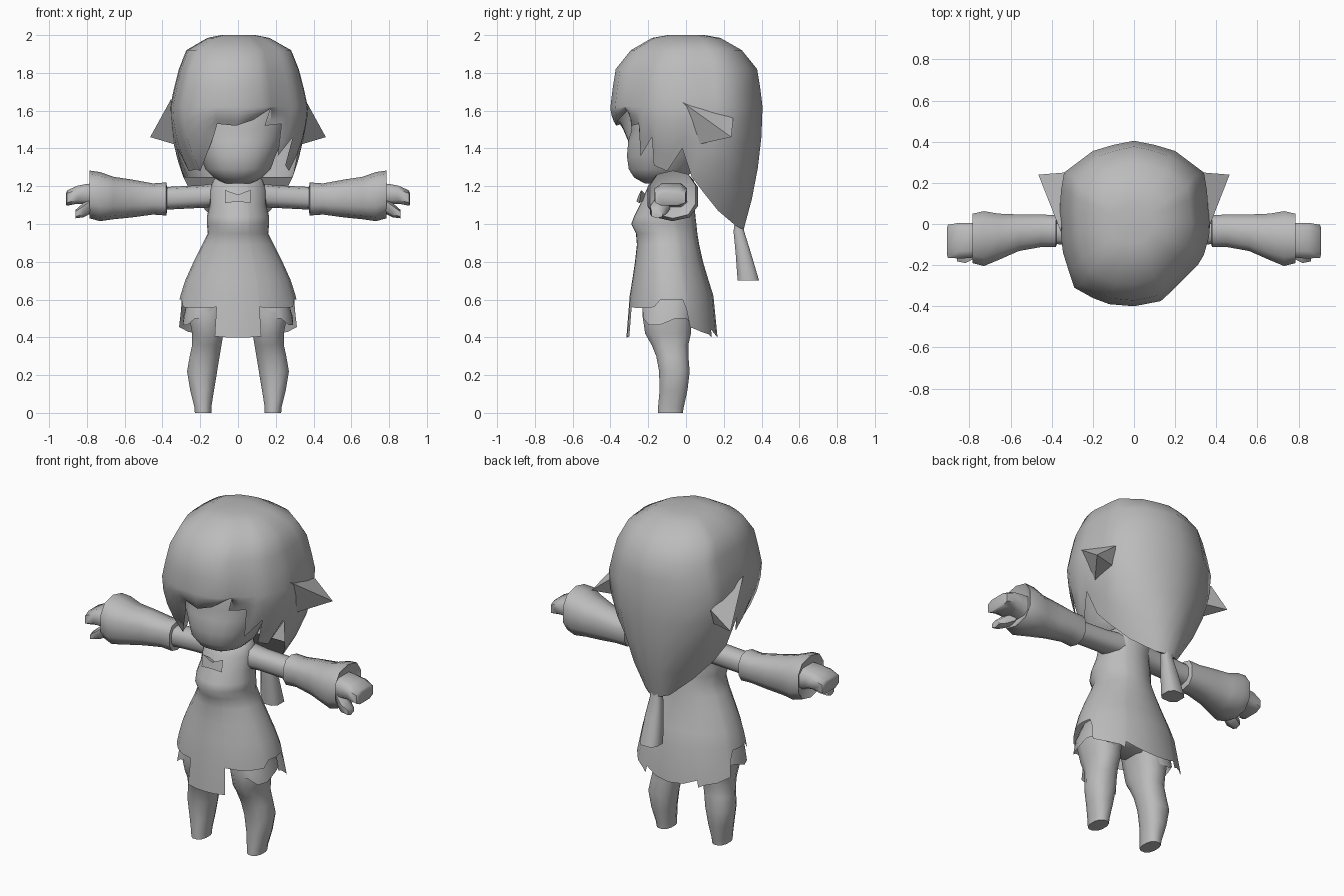
import bpy, math
from mathutils import Vector

grey = bpy.data.materials.new("plain grey")
grey.diffuse_color = (0.5, 0.5, 0.5, 1)


def make(name, verts, faces, angle=60):
    me = bpy.data.meshes.new(name)
    me.from_pydata(verts, [], faces)
    me.materials.append(grey)
    ob = bpy.data.objects.new(name, me)
    bpy.context.collection.objects.link(ob)
    bpy.ops.object.select_all(action='DESELECT')
    ob.select_set(True)
    bpy.context.view_layer.objects.active = ob
    bpy.ops.object.mode_set(mode='EDIT')
    bpy.ops.mesh.select_all(action='SELECT')
    bpy.ops.mesh.normals_make_consistent(inside=False)
    bpy.ops.object.mode_set(mode='OBJECT')
    bpy.ops.object.shade_smooth_by_angle(angle=math.radians(angle))
    return ob


def loft(name, rings, start=True, end=True, angle=60):
    """Skin a list of closed rings, with optional end caps."""
    n = len(rings[0])
    verts = [p for r in rings for p in r]
    faces = [(k*n + i, k*n + (i+1) % n, (k+1)*n + (i+1) % n, (k+1)*n + i)
             for k in range(len(rings)-1) for i in range(n)]
    if start:
        faces.append(tuple(range(n)))
    if end:
        faces.append(tuple(range((len(rings)-1)*n, len(rings)*n)))
    return make(name, verts, faces, angle)


def oval(a0, a1, b0, b1, n, power=1.0):
    """Points of a rounded rectangle between two ranges."""
    pts = []
    for i in range(n):
        t = 2*math.pi*(i+0.5)/n
        c, s = math.cos(t), math.sin(t)
        c = math.copysign(abs(c)**power, c)
        s = math.copysign(abs(s)**power, s)
        pts.append(((a0+a1)/2 + (a1-a0)/2*c, (b0+b1)/2 + (b1-b0)/2*s))
    return pts


def upright(rows, n=12, power=1.0, side=1):
    """Rings from rows of z, x0, x1, y0, y1."""
    return [[(side*a, b, z) for a, b in oval(x0, x1, y0, y1, n, power)]
            for z, x0, x1, y0, y1 in rows]


def sideways(rows, side, n=10, power=0.8):
    """Rings from rows of x, y0, y1, z0, z1."""
    return [[(side*x, a, b) for a, b in oval(y0, y1, z0, z1, n, power)]
            for x, y0, y1, z0, z1 in rows]


# Hair: each column is an outline point and the hem point it falls to
fringe = [(0.37, 0.0, 0.32, -0.02, 1.40), (0.365, -0.06, 0.27, -0.10, 1.28),
          (0.34, -0.15, 0.25, -0.17, 1.31), (0.31, -0.20, 0.29, -0.18, 1.46),
          (0.28, -0.23, 0.21, -0.24, 1.36), (0.25, -0.26, 0.23, -0.25, 1.53),
          (0.22, -0.29, 0.14, -0.29, 1.52), (0.18, -0.33, 0.17, -0.30, 1.61),
          (0.13, -0.375, 0.08, -0.36, 1.55), (0.0, -0.40, -0.01, -0.37, 1.52),
          (-0.12, -0.39, -0.11, -0.34, 1.53), (-0.20, -0.36, -0.13, -0.31, 1.46),
          (-0.29, -0.31, -0.20, -0.24, 1.28), (-0.32, -0.22, -0.22, -0.17, 1.29),
          (-0.345, -0.14, -0.26, -0.10, 1.28), (-0.355, -0.06, -0.32, -0.02, 1.40)]
back = [(0.36, 0.08, 0.29, 0.03, 1.25), (0.355, 0.16, 0.25, 0.09, 1.17),
        (0.34, 0.25, 0.17, 0.17, 1.07), (0.20, 0.355, 0.08, 0.27, 0.985),
        (0.10, 0.385, 0.04, 0.295, 0.975)]
mirror_back = [(-a, b, -c, d, e) for a, b, c, d, e in back]
columns = fringe + mirror_back + [(0, 0.405, 0, 0.305, 0.97)] + back[::-1]
rings = []
for z, sx, sy in ((2.0, .25, .24), (1.985, .45, .45), (1.92, .76, .73),
                  (1.82, .87, .93), (1.72, .94, .97), (1.62, 1, 1)):
    rings.append([(c[0]*sx, c[1]*sy, z) for c in columns])
for t in (0.25, 0.5, 0.75, 1.0):
    rings.append([(c[0]+(c[2]-c[0])*t*t, c[1]+(c[3]-c[1])*t*t, 1.62+(c[4]-1.62)*t)
                  for c in columns])
n = len(columns)
verts = [p for r in rings for p in r]
faces = [(k*n+i, k*n+(i+1) % n, (k+1)*n+(i+1) % n, (k+1)*n+i)
         for k in range(len(rings)-1) for i in range(n)]
faces.append(tuple(range(n)))
# Underside of the long back hair bridges left and right hem points
hem, m = (len(rings)-1)*n, len(fringe)
for k in range(4):
    l, r = hem+m+k, hem+n-1-k
    faces.append((l, l+1, r-1, r))
faces.append((hem+m+4, hem+m+5, hem+m+6))
make("hair", verts, faces, 75)

# Pointed flicks at the sides of the hair
for s, tag in ((1, "left"), (-1, "right")):
    p = [(.355, -.04, 1.66), (.465, .24, 1.46), (.34, .25, 1.56),
         (.33, .06, 1.42), (.30, .2, 1.46)]
    make(tag+"_hair_flick", [(s*x, y, z) for x, y, z in p],
         [(0, 1, 2), (0, 3, 1), (1, 3, 4), (1, 4, 2), (0, 2, 4, 3)], 30)

# Short tied tail below the hair
loft("hair_tail", upright([(1.0, -.035, .035, .255, .305), (.96, -.035, .035, .25, .31),
                           (.85, -.05, .05, .26, .345), (.70, -.06, .06, .27, .39)],
                          8, .7))

# Head
loft("head", upright([(1.215, -.07, .07, -.22, -.05), (1.245, -.13, .13, -.275, 0),
                      (1.29, -.175, .175, -.305, .05), (1.36, -.20, .20, -.315, .1),
                      (1.44, -.24, .24, -.308, .15), (1.50, -.26, .26, -.29, .18),
                      (1.62, -.28, .28, -.30, .2), (1.75, -.22, .22, -.25, .2)], 20, .9))
loft("neck", upright([(1.15, -.08, .08, -.14, 0), (1.26, -.08, .08, -.14, 0)], 10))

# Dress with a long front panel, a long back panel and short sides
rows = [(1.265, -.09, .09, -.10, .01), (1.235, -.13, .13, -.17, .04),
        (1.18, -.15, .15, -.21, .055), (1.10, -.15, .15, -.245, .045),
        (1.04, -.165, .165, -.275, .05), (1.0, -.165, .165, -.29, .055),
        (.95, -.16, .16, -.265, .06), (.89, -.19, .19, -.26, .07),
        (.80, -.235, .235, -.27, .09), (.70, -.28, .28, -.285, .12),
        (.62, -.305, .305, -.298, .145)]
half = [(0, .40), (10, .40), (20.5, .405), (21, .56), (35, .555), (50, .555),
        (66, .56), (75, .60), (90, .60), (105, .60), (110, .55), (114, .455),
        (130, .43), (145, .415), (150, .40), (151, .44), (165, .41), (180, .40)]
hemline = half + [(360-a, z) for a, z in half[-2:0:-1]]


def skirt_point(a, z, w, y0, y1):
    t = math.radians(a)
    return (w*math.sin(t), (y0+y1)/2 - (y1-y0)/2*math.cos(t), z)


rings = [[skirt_point(a, z, w, y0, y1) for a, _ in hemline]
         for z, _, w, y0, y1 in rows]
rings.append([skirt_point(a, z, .305+(.62-z)*.22, -.298-(.62-z)*.08,
                          .145+(.62-z)*.1) for a, z in hemline])
loft("dress", rings, True, False, 80)

# Bow on the chest
make("chest_bow", [(-.07, -.236, 1.18), (0, -.25, 1.155), (.065, -.236, 1.18),
                   (.065, -.247, 1.11), (0, -.262, 1.12), (-.07, -.247, 1.11),
                   (0, -.20, 1.14)],
     [(0, 1, 4, 5), (1, 2, 3, 4), (0, 6, 1), (1, 6, 2), (2, 6, 3), (3, 6, 4),
      (4, 6, 5), (5, 6, 0)], 30)

for s, tag in ((1, "left"), (-1, "right")):
    # Arm, wide sleeve and hand
    loft(tag+"_arm", sideways([(.08, -.13, .03, 1.09, 1.22), (.2, -.105, .02, 1.085, 1.205),
                               (.40, -.10, .02, 1.075, 1.195)], s))
    loft(tag+"_sleeve", sideways([(.375, -.10, .03, 1.07, 1.19), (.38, -.115, .045, 1.045, 1.22),
                                  (.45, -.115, .05, 1.05, 1.215), (.56, -.135, .05, 1.035, 1.235),
                                  (.66, -.18, .055, 1.025, 1.25), (.73, -.21, .068, 1.015, 1.275),
                                  (.785, -.195, .055, 1.03, 1.283), (.76, -.16, .02, 1.08, 1.23)], s))
    loft(tag+"_hand", sideways([(.74, -.16, .01, 1.08, 1.22), (.80, -.17, .01, 1.10, 1.215),
                                (.85, -.172, .01, 1.105, 1.205), (.905, -.168, 0, 1.095, 1.18),
                                (.91, -.15, -.02, 1.10, 1.165)], s, 8, .6))
    loft(tag+"_thumb", sideways([(.77, -.17, -.08, 1.06, 1.15), (.82, -.195, -.10, 1.035, 1.11),
                                 (.86, -.185, -.12, 1.03, 1.075)], s, 6))
    # Leg narrowing to a small foot
    loft(tag+"_leg", upright([(0, .14, .23, -.15, -.015), (.03, .14, .232, -.15, -.01),
                              (.12, .125, .255, -.142, .01), (.22, .108, .272, -.145, .022),
                              (.30, .095, .258, -.16, .015), (.36, .085, .245, -.185, .015),
                              (.42, .075, .245, -.22, .03), (.52, .06, .265, -.235, .035),
                              (.64, .02, .25, -.22, .06)], 12, .85, s))
    # Flared shorts leg
    shorts = upright([(.64, .03, .25, -.22, .06), (.56, .06, .278, -.235, .045),
                      (.47, .095, .295, -.23, .035)], 12, .85, s)
    shorts[-1] = [(x, y, z + (.03 if i % 4 < 2 else -.005))
                  for i, (x, y, z) in enumerate(shorts[-1])]
    loft(tag+"_shorts", shorts, True, False)
loft("hips", upright([(.53, -.10, .10, -.16, .0), (.58, -.2, .2, -.2, .06),
                      (.72, -.22, .22, -.22, .08)], 12))
